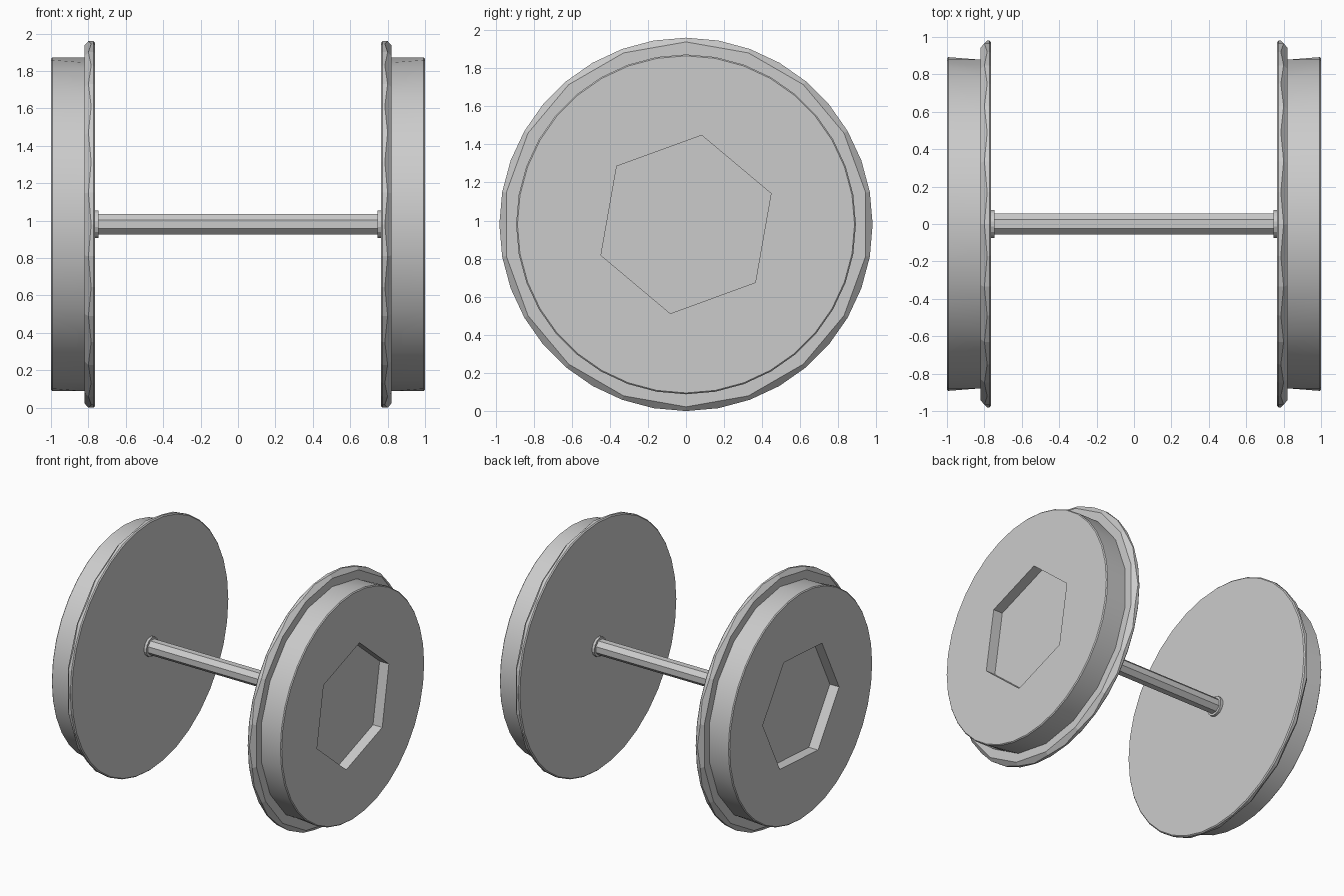
import bpy, bmesh
from math import sin, cos, pi, radians

cube = bpy.data.objects.get("Cube")
if cube:
    bpy.data.objects.remove(cube, do_unlink=True)

AXIS_Z = 0.98
SIDES = 36

steel = bpy.data.materials.new("grey steel")
steel.use_nodes = True
GREY = (0.6, 0.6, 0.6, 1)
steel.diffuse_color = GREY
steel.node_tree.nodes["Principled BSDF"].inputs["Base Color"].default_value = GREY


def finish(bm, name):
    bmesh.ops.recalc_face_normals(bm, faces=bm.faces)
    for e in bm.edges:
        if len(e.link_faces) == 2 and e.calc_face_angle(0) > radians(30):
            e.smooth = False
    mesh = bpy.data.meshes.new(name)
    bm.to_mesh(mesh)
    bm.free()
    mesh.materials.append(steel)
    obj = bpy.data.objects.new(name, mesh)
    bpy.context.collection.objects.link(obj)
    return obj


def ring(bm, x, r, n=SIDES, phase=0.0, x_odd=None, coarse=False):
    """Ring round the axle; coarse puts every odd vertex on the chord."""
    verts = []
    for i in range(n):
        a = phase + 2 * pi * i / n
        odd = i % 2 == 1
        rr = r * cos(2 * pi / n) if coarse and odd else r
        xx = x_odd if odd and x_odd is not None else x
        verts.append(bm.verts.new((xx, rr * sin(a), AXIS_Z + rr * cos(a))))
    return verts


def bridge(bm, a, b, smooth=False):
    n = len(a)
    for i in range(n):
        j = (i + 1) % n
        bm.faces.new((a[i], a[j], b[j], b[i])).smooth = smooth


def loop_edges(bm, verts):
    out = []
    for i, v in enumerate(verts):
        w = verts[(i + 1) % len(verts)]
        out.append(bm.edges.get((v, w)) or bm.edges.new((v, w)))
    return out


def wheel(name, s, hex_phase):
    bm = bmesh.new()
    # Flange: inner face, rim and scalloped outer chamfer
    back = ring(bm, s * 0.765, 0.972)
    rim_in = ring(bm, s * 0.773, 0.98)
    rim_out = ring(bm, s * 0.80, 0.98, x_odd=s * 0.785)
    chamfer = ring(bm, s * 0.82, 0.958, coarse=True)
    # Tread and its small edge bevel
    root = ring(bm, s * 0.82, 0.892, coarse=True)
    tread = ring(bm, s * 0.993, 0.892)
    face = ring(bm, s * 1.0, 0.885)
    bm.faces.new(back)
    for a, b in ((back, rim_in), (rim_in, rim_out), (rim_out, chamfer), (chamfer, root)):
        bridge(bm, a, b)
    bridge(bm, root, tread, smooth=True)
    bridge(bm, tread, face, smooth=True)
    # Hexagonal recess in the outer face
    lip = ring(bm, s * 1.0, 0.475, 6, hex_phase)
    floor = ring(bm, s * 0.92, 0.475, 6, hex_phase)
    bridge(bm, lip, floor)
    bm.faces.new(floor)
    bmesh.ops.triangle_fill(bm, use_beauty=True, normal=(s, 0, 0),
                            edges=loop_edges(bm, face) + loop_edges(bm, lip))
    return finish(bm, name)


def rod(name, x0, x1, r, n):
    bm = bmesh.new()
    a = ring(bm, x0, r, n, pi / n)
    b = ring(bm, x1, r, n, pi / n)
    bridge(bm, a, b)
    bm.faces.new(a)
    bm.faces.new(b)
    return finish(bm, name)


wheel("left_wheel", 1, radians(10))
wheel("right_wheel", -1, radians(26.5))
rod("axle", -0.77, 0.77, 0.06, 8)
rod("left_collar", 0.745, 0.768, 0.075, 16)
rod("right_collar", -0.768, -0.745, 0.075, 16)
